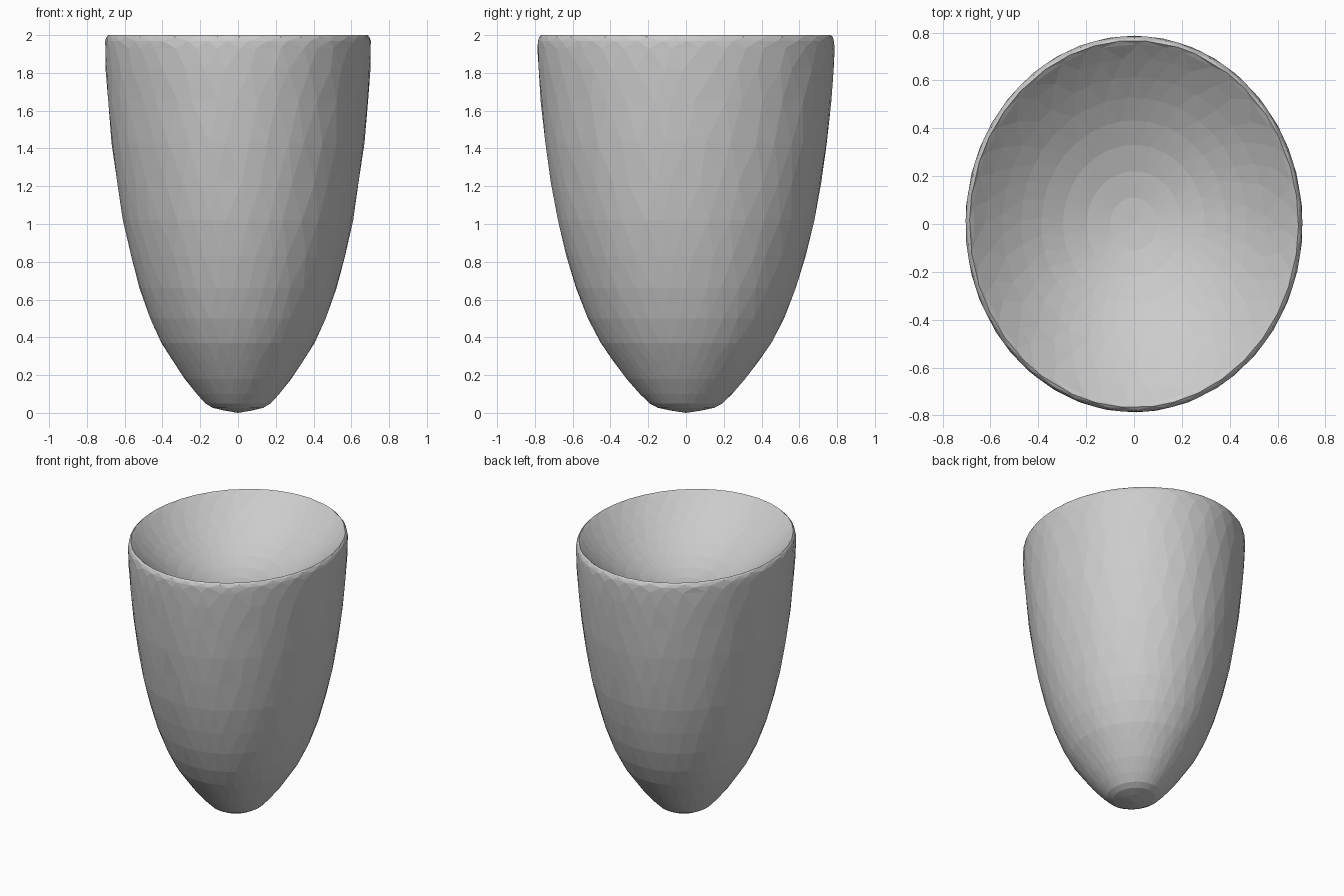
import bpy, bmesh, math, random

if "Cube" in bpy.data.objects:
    bpy.data.objects.remove(bpy.data.objects["Cube"])

random.seed(4)
RX, RY = 0.705, 0.787
SEG = 38
DEPTH = 0.36   # depth of the shallow hollow in the top

# outer profile: (fraction of rim radius, height), from the base tip to the lip
outer = [(0.10, 0.012), (0.19, 0.027), (0.245, 0.05), (0.31, 0.10), (0.40, 0.18),
         (0.49, 0.275), (0.575, 0.37), (0.66, 0.50), (0.74, 0.66), (0.805, 0.83),
         (0.865, 1.02), (0.91, 1.22), (0.95, 1.43), (0.978, 1.65), (0.995, 1.82),
         (1.0, 1.93), (0.998, 1.97), (0.988, 1.99), (0.975, 2.0)]
# inner hollow: a shallow rounded bowl
inner = [(r, 2.0 - DEPTH * (1 - (r / 0.975) ** 2.0))
         for r in (0.955, 0.88, 0.78, 0.67, 0.55, 0.42, 0.28, 0.14)]

bm = bmesh.new()
rings = []
for i, (r, z) in enumerate(outer + inner):
    ring = []
    for k in range(SEG):
        # small angle shifts make the facets irregular
        a = math.tau * (k + 0.5 * (i % 2) + random.uniform(-0.2, 0.2)) / SEG
        ring.append(bm.verts.new((RX * r * math.cos(a), RY * r * math.sin(a), z)))
    rings.append(ring)

# staggered triangle bands give the faceted surface
for i, (a, b) in enumerate(zip(rings, rings[1:])):
    for k in range(SEG):
        n = (k + 1) % SEG
        if i % 2 == 0:
            bm.faces.new((a[k], a[n], b[k]))
            bm.faces.new((a[n], b[n], b[k]))
        else:
            bm.faces.new((a[k], a[n], b[n]))
            bm.faces.new((a[k], b[n], b[k]))

# close the base tip and the bottom of the hollow
for ring, z in ((rings[0], 0.0), (rings[-1], 2.0 - DEPTH)):
    tip = bm.verts.new((0, 0, z))
    for k in range(SEG):
        bm.faces.new((tip, ring[k], ring[(k + 1) % SEG]))
bmesh.ops.recalc_face_normals(bm, faces=bm.faces)

mesh = bpy.data.meshes.new("cup")
bm.to_mesh(mesh)
bm.free()
cup = bpy.data.objects.new("cup", mesh)
bpy.context.collection.objects.link(cup)
